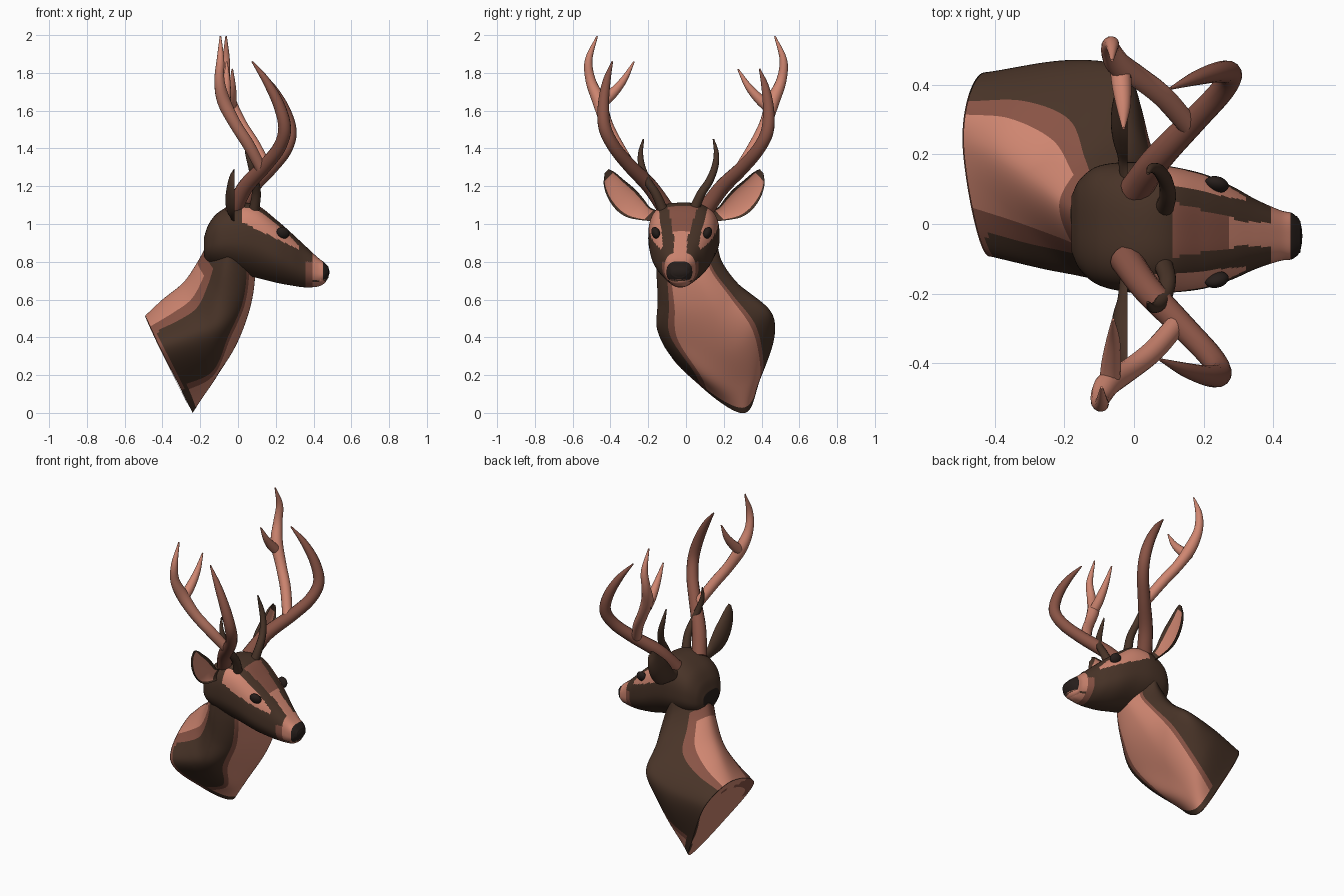
import bpy, bmesh, math
from mathutils import Vector

if "Cube" in bpy.data.objects:
    bpy.data.objects.remove(bpy.data.objects["Cube"])

def material(name, c):
    m = bpy.data.materials.new(name)
    m.diffuse_color = (*c, 1)
    m.use_nodes = True
    m.node_tree.nodes["Principled BSDF"].inputs["Base Color"].default_value = m.diffuse_color
    return m

MATS = [material("tan", (0.63, 0.24, 0.165)),
        material("russet", (0.25, 0.088, 0.06)),
        material("dark_brown", (0.066, 0.034, 0.021)),
        material("near_black", (0.02, 0.013, 0.011))]
TAN, RUSSET, DARK, BLACK = range(4)

def spline(pts, n, closed=False):
    """Catmull-Rom curve with n steps for each span."""
    p = [Vector(q) for q in pts]
    k = len(p)
    if closed:
        get = lambda i: p[i % k]
    else:
        get = lambda i: p[i] if 0 <= i < k else (2 * p[0] - p[1] if i < 0 else 2 * p[-1] - p[-2])
    out = []
    for i in range(k if closed else k - 1):
        a, b, c, d = (get(i + j) for j in (-1, 0, 1, 2))
        for s in range(n):
            t = s / n
            out.append(0.5 * (2 * b + (c - a) * t + (2 * a - 5 * b + 4 * c - d) * t * t
                              + (3 * b - a - 3 * c + d) * t ** 3))
    if not closed:
        out.append(p[-1].copy())
    return out

def loft(name, rings, rule, cap=DARK, sharp=60):
    """Skin closed rings; rule(s, t, centre) picks the material of a face."""
    bm = bmesh.new()
    vs = [[bm.verts.new(q) for q in r] for r in rings]
    n, m = len(rings), len(rings[0])
    for i in range(n - 1):
        for j in range(m):
            k = (j + 1) % m
            f = bm.faces.new((vs[i][j], vs[i][k], vs[i + 1][k], vs[i + 1][j]))
            f.smooth = True
            f.material_index = rule((i + .5) / (n - 1), (j + .5) / m, f.calc_center_median())
    for r in (vs[0], vs[-1]):
        bm.faces.new(r).material_index = cap
    bmesh.ops.recalc_face_normals(bm, faces=bm.faces)
    me = bpy.data.meshes.new(name)
    bm.to_mesh(me)
    bm.free()
    for mt in MATS:
        me.materials.append(mt)
    me.set_sharp_from_angle(angle=math.radians(sharp))
    ob = bpy.data.objects.new(name, me)
    bpy.context.collection.objects.link(ob)
    return ob

def tube(name, pts, mat):
    """Tapered round branch through (x, y, z, radius) points."""
    path = spline(pts, 5)
    c = [q.to_3d() for q in path]
    rings, u = [], Vector((1, 0, 0))
    for i, q in enumerate(path):
        d = (c[min(i + 1, len(c) - 1)] - c[max(i - 1, 0)]).normalized()
        u = (u - d * u.dot(d)).normalized()
        v = d.cross(u)
        rings.append([c[i] + q[3] * (u * math.cos(a) + v * math.sin(a))
                      for a in (math.tau * j / 14 for j in range(14))])
    return loft(name, rings, lambda s, t, p: mat, mat)

def ball(name, loc, scale, mat):
    bpy.ops.mesh.primitive_uv_sphere_add(segments=20, ring_count=12, radius=1, location=loc)
    ob = bpy.context.object
    ob.name, ob.scale = name, scale
    ob.data.materials.append(MATS[mat])
    bpy.ops.object.shade_smooth()
    return ob

# Neck and shoulder: each ring runs chest, chest corner, +y side, nape, -y side, chest corner
neck = [[(-.24, .30, .0), (-.31, .38, .14), (-.44, .43, .42), (-.49, .23, .515), (-.42, -.09, .36), (-.31, .08, .14)],
        [(-.15, .28, .14), (-.15, .41, .26), (-.21, .46, .48), (-.40, .20, .60), (-.25, -.13, .42), (-.135, .04, .22)],
        [(-.02, .22, .34), (.0, .37, .46), (-.06, .43, .56), (-.29, .13, .69), (-.16, -.14, .49), (-.05, -.085, .41)],
        [(.06, .14, .54), (.035, .25, .62), (-.04, .28, .68), (-.22, .07, .79), (-.11, -.14, .62), (.02, -.09, .57)],
        [(.09, .05, .72), (.05, .15, .75), (-.04, .19, .80), (-.17, .03, .88), (-.08, -.15, .76), (.045, -.10, .73)],
        [(.07, .0, .82), (.03, .11, .86), (-.03, .16, .90), (-.13, .0, .95), (-.05, -.15, .88), (.03, -.1, .84)]]
lines = [spline([r[k] for r in neck], 10) for k in range(6)]
neck_rings = [spline(ctrl, 18, True) for ctrl in zip(*lines)]

def neck_rule(s, t, p):
    a = min(t, 1 - t)
    lim = .44 if t < .5 else .42
    if a > lim and s < .62:                           # nape
        return TAN
    if a > lim - .027 and s < .74:
        return RUSSET
    if p.y < .1 and p.z > .08 and p.x < -.215 - .49 * p.z:
        return RUSSET                                 # rim beside the back
    if s < .05:
        return DARK
    return TAN if a < .135 else RUSSET if a < .17 else DARK

loft("neck_and_shoulder", neck_rings, neck_rule, sharp=50)

# Flat back of the mount, in nested bands just outside the neck end
first = neck_rings[0]
hub = sum(first, Vector((0, 0, 0))) / len(first)
out = Vector((-.003, 0, -.0015))
back = [[hub + (q - hub) * f + out for q in first] for f in (1, .92, .84, .76, .68, .05)]

def back_rule(s, t, p):
    if s > .5:
        return TAN
    if p.y > .25 and p.z < .47:
        return DARK if s < .25 else RUSSET
    return RUSSET if p.z < .45 else TAN

loft("mount_back", back, back_rule, cap=TAN)

# Head: stations of (x, bottom, top, half width)
def mid(x):
    return -.01 - .055 * x

stations = [(-.18, .83, .93, .08), (-.155, .79, 1.0, .13), (-.10, .765, 1.065, .172),
            (0, .74, 1.11, .188), (.10, .715, 1.10, .182), (.20, .69, 1.025, .165),
            (.28, .675, .955, .135), (.35, .665, .89, .10), (.42, .668, .825, .073),
            (.455, .685, .798, .066), (.478, .715, .775, .045)]
head_rings = []
for x, zb, zt, w in spline(stations, 10):
    ring = []
    for j in range(120):
        a = math.tau * j / 120
        c, s = math.cos(a), math.sin(a)
        y = w * math.copysign(abs(c) ** .68, c) * (1 - .4 * max(0, -s) ** 1.5)
        z = (zb + zt) / 2 + (zt - zb) / 2 * math.copysign(abs(s) ** .72, s)
        ring.append((x, mid(x) + y, z))
    head_rings.append(ring)

def head_rule(s, t, p):
    x, d, z = p.x, abs(p.y - mid(p.x)), p.z
    if x > .45 and z > .705:
        return BLACK
    if x > .395:
        return TAN if not .693 < z < .703 else DARK
    if x > .355 and z < .8:
        return RUSSET
    if x > .11 and z > .86 - .1 * x and d < max(.035, .078 - .22 * (x - .12)):
        return RUSSET if x < .27 else TAN             # forehead and bridge of the nose
    if .02 < x < .32 and z > 1.02 - .48 * x and d > .13 - .16 * max(0, x - .1):
        return TAN                                    # patch round the eye
    return DARK

loft("head", head_rings, head_rule, cap=BLACK, sharp=80)
ball("nose", (.462, -.035, .745), (.022, .06, .034), BLACK)
ball("upper_lip", (.435, -.034, .712), (.035, .06, .035), TAN)

# Paired parts
for side, tag in ((-1, "right"), (1, "left")):
    eye = ball("eye_" + tag, (.238, mid(.238) + side * .137, .953), (.036, .022, .031), BLACK)
    eye.rotation_euler = (side * -.35, .45, side * -.35)

    # Ear: cupped leaf of (y, z, half width)
    ear = [(.15, 1.04, .035, 0), (.21, 1.055, .045, 0), (.26, 1.085, .066, 0), (.31, 1.13, .074, 0),
           (.36, 1.185, .064, 0), (.395, 1.24, .044, 0), (.41, 1.28, .015, 0)]
    rings = []
    for y, z, w, _ in spline(ear, 5):
        ring = []
        for j in range(40):
            a = math.tau * j / 40
            c, s = math.cos(a), math.sin(a)
            depth = -.66 * w * abs(s) if s < 0 else -.36 * w * s
            ring.append((-.018 + depth, -.01 + side * (y + .69 * w * c), z - .72 * w * c))
        rings.append(ring)
    loft("ear_" + tag, rings,
         lambda s, t, p: TAN if .1 < t < .4 and .1 < s < .88 else DARK)

    # Antler: main beam, rear branch, inner tine and brow tine
    dx = .015 * side
    dz = -.02 * side
    parts = {
        "main_beam": [(-.01, .10, 1.07, .046), (.055, .19, 1.195, .042), (.16, .30, 1.305, .037),
                      (.235, .38, 1.40, .035), (.262, .43, 1.50, .034), (.23, .437, 1.62, .030),
                      (.165, .42, 1.74, .021), (.09, .39, 1.84, .004)],
        "rear_branch": [(.14, .285, 1.29, .030), (.07, .365, 1.42, .032), (0, .42, 1.53, .032),
                        (-.06, .46, 1.65, .036), (-.083, .505, 1.76, .027),
                        (-.078, .515, 1.87, .020), (-.078, .47, 1.995, .004)],
        "inner_tine": [(-.055, .455, 1.62, .030), (-.05, .395, 1.67, .028),
                       (-.045, .33, 1.745, .019), (-.045, .275, 1.84, .004)]}
    for key, pts in parts.items():
        tip = 0 if key == "rear_branch" else dz
        tube(f"antler_{key}_{tag}",
             [(x + dx, side * y, z + tip * (z - 1.1) / .75, r) for x, y, z, r in pts],
             RUSSET if key == "main_beam" else TAN)
    brow = [(.085, .08, 1.07, .028), (.097, .12, 1.16, .024), (.09, .165, 1.23, .021),
            (.07, .195, 1.31, .018), (.05, .20, 1.38, .013), (.04, .185, 1.45, .004)]
    tube("antler_brow_tine_" + tag, [(x, -.04 + side * y, z, r) for x, y, z, r in brow], DARK)
